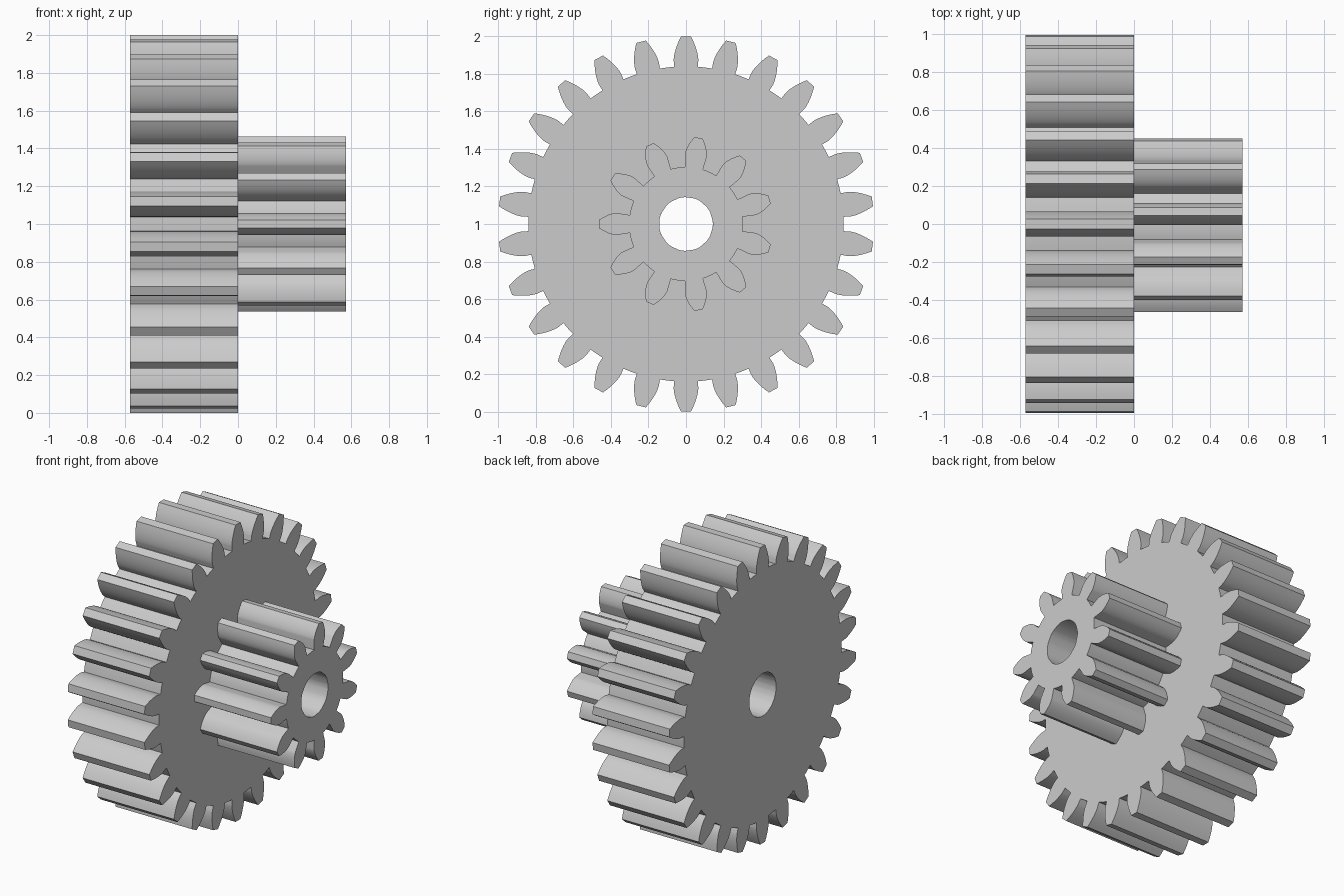
import bpy, bmesh
from math import sin, cos, tan, acos, pi, radians

if "Cube" in bpy.data.objects:
    bpy.data.objects.remove(bpy.data.objects["Cube"], do_unlink=True)

MODULE = 1 / 14
WIDTH = 8 * MODULE
BORE = 2 * MODULE
PRESSURE = radians(20)
AXIS_Z = 1.0

grey = bpy.data.materials.new("plain grey")
grey.use_nodes = True
grey.diffuse_color = (0.6, 0.6, 0.6, 1)
grey.node_tree.nodes["Principled BSDF"].inputs["Base Color"].default_value = (0.6, 0.6, 0.6, 1)


def spur_gear(name, teeth, x_start, phase):
    """Involute spur gear along x; phase is the angle of the first tooth from +y."""
    pitch = teeth * MODULE / 2
    tip, root = pitch + MODULE, pitch - 1.25 * MODULE
    base = pitch * cos(PRESSURE)
    step = 2 * pi / teeth
    base_half = step / 4 + tan(PRESSURE) - PRESSURE

    def half_angle(r):
        if r <= base:
            return base_half
        a = acos(base / r)
        return base_half - (tan(a) - a)

    bm = bmesh.new()

    def point(r, a):
        return bm.verts.new((x_start, r * cos(a), AXIS_Z + r * sin(a)))

    radii = [root] + [base + (tip - base) * (i / 8) ** 1.5 for i in range(9)]
    rim, bore = [], []
    for t in range(teeth):
        centre = phase + t * step
        # Tooth as a ladder of quads from root to tip
        rows = [(point(r, centre - half_angle(r)), point(r, centre + half_angle(r))) for r in radii]
        for (a, b), (c, d) in zip(rows, rows[1:]):
            bm.faces.new((a, b, d, c))
        # Root circle across the tooth and the following gap
        gap = step - 2 * base_half
        angles = [centre - base_half] + [centre + base_half + gap * i / 4 for i in range(4)]
        rim += list(rows[0]) + [point(root, a) for a in angles[2:]]
        bore += [point(BORE, a) for a in angles]

    # Web between the root circle and the bore
    for i in range(len(rim)):
        bm.faces.new((bore[i - 1], bore[i], rim[i], rim[i - 1]))

    # Extrude the flat profile into a solid
    grown = bmesh.ops.extrude_face_region(bm, geom=bm.faces[:], use_keep_orig=True)["geom"]
    bmesh.ops.translate(bm, vec=(WIDTH, 0, 0),
                        verts=[g for g in grown if isinstance(g, bmesh.types.BMVert)])
    bmesh.ops.recalc_face_normals(bm, faces=bm.faces[:])

    mesh = bpy.data.meshes.new(name)
    bm.to_mesh(mesh)
    bm.free()
    mesh.materials.append(grey)
    mesh.shade_smooth()
    mesh.set_sharp_from_angle(angle=radians(25))
    obj = bpy.data.objects.new(name, mesh)
    bpy.context.collection.objects.link(obj)
    return obj


# Large wheel with a tooth straight up, small pinion with a tooth toward the front
spur_gear("large_gear", 26, -WIDTH, pi / 2)
spur_gear("small_gear", 11, 0, pi)
